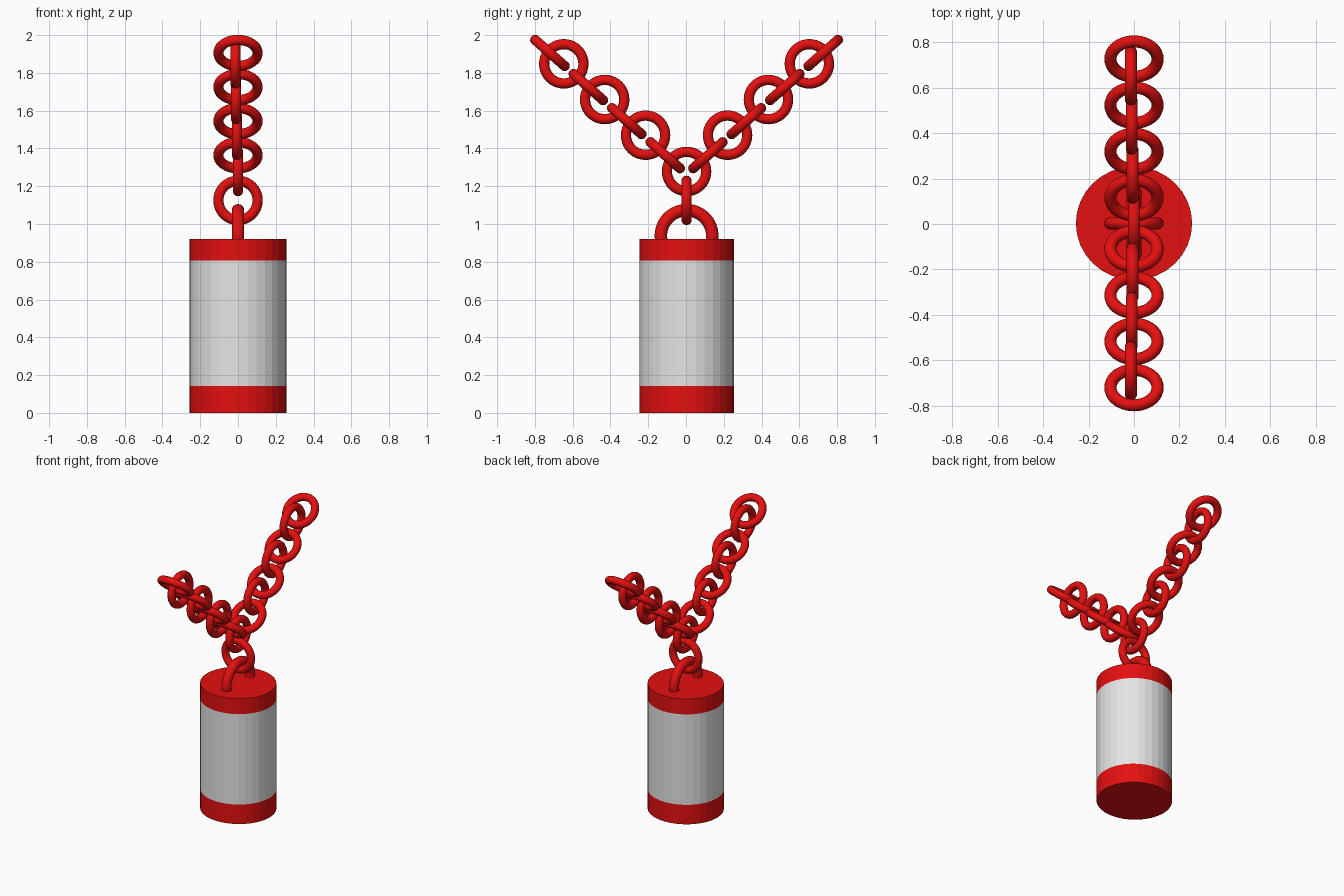
import bpy, bmesh, math
from mathutils import Matrix, Vector

if "Cube" in bpy.data.objects:
    bpy.data.objects.remove(bpy.data.objects["Cube"])


def material(name, rgb):
    m = bpy.data.materials.new(name)
    m.diffuse_color = (*rgb, 1)
    m.use_nodes = True
    m.node_tree.nodes["Principled BSDF"].inputs["Base Color"].default_value = m.diffuse_color
    return m


RED = material("red", (0.78, 0.005, 0.005))
GREY = material("light grey", (0.78, 0.78, 0.78))
YC = 0.003  # mirror plane of the chain


def finish(bm, name, mats):
    bmesh.ops.recalc_face_normals(bm, faces=bm.faces)
    me = bpy.data.meshes.new(name)
    bm.to_mesh(me)
    bm.free()
    for m in mats:
        me.materials.append(m)
    ob = bpy.data.objects.new(name, me)
    bpy.context.collection.objects.link(ob)
    return ob


def ring(name, center, normal, major, minor, arc=2 * math.pi, segs=40, sides=14):
    """Torus (or an upper arc of one) whose axis is normal."""
    n = Vector(normal).normalized()
    v = Vector((0, 0, 1))
    v = (v - n * v.dot(n)).normalized()
    u = v.cross(n)
    closed = arc > 6.28
    start = math.pi / 2 - arc / 2
    bm = bmesh.new()
    loops = []
    for i in range(segs if closed else segs + 1):
        a = start + arc * i / segs
        d = u * math.cos(a) + v * math.sin(a)
        loops.append([bm.verts.new(Vector(center) + d * (major + minor * math.cos(t)) + n * minor * math.sin(t))
                      for t in (2 * math.pi * j / sides for j in range(sides))])
    for i in range(segs):
        p, q = loops[i], loops[(i + 1) % len(loops)]
        for j in range(sides):
            k = (j + 1) % sides
            bm.faces.new((p[j], q[j], q[k], p[k]))
    if not closed:
        bm.faces.new(loops[0])
        bm.faces.new(loops[-1])
    for f in bm.faces:
        f.smooth = len(f.verts) == 4
    return finish(bm, name, [RED])


# Canister body: faceted cylinder with red end bands and caps
levels = [0.0, 0.143, 0.807, 0.92]
bm = bmesh.new()
SIDES = 32
rows = [[bm.verts.new((0.256 * math.cos(2 * math.pi * i / SIDES),
                       YC + 0.25 * math.sin(2 * math.pi * i / SIDES), z))
         for i in range(SIDES)] for z in levels]
for lo, hi in zip(rows, rows[1:]):
    for i in range(SIDES):
        k = (i + 1) % SIDES
        bm.faces.new((lo[i], lo[k], hi[k], hi[i]))
bm.faces.new(rows[0])
bm.faces.new(rows[-1])
for f in bm.faces:
    z = f.calc_center_median().z
    f.material_index = 1 if levels[1] < z < levels[2] else 0
finish(bm, "canister", [RED, GREY])

# Carry loop on the lid
ring("lid_loop", (0, YC, 0.937), (1, 0, 0), 0.136, 0.033, arc=math.pi * 1.12)

# Two links hanging above the loop
MAJOR, MINOR = 0.104, 0.027
ring("lower_link", (0, YC, 1.125), (0, 1, 0), MAJOR, MINOR)
ring("junction_link", (0, YC, 1.278), (1, 0, 0), MAJOR, MINOR)

# Two mirrored chain branches of alternating links
step_y, step_z = 0.2035, 0.1805
for side, label in ((1, "back"), (-1, "front")):
    for i in range(4):
        ring(f"{label}_cross_link_{i + 1}",
             (0, YC + side * (0.113 + step_y * i), 1.364 + step_z * i),
             (0, -side * step_z, step_y), MAJOR, MINOR)
    for i in range(3):
        ring(f"{label}_upright_link_{i + 1}",
             (-0.006 - 0.004 * i, YC + side * (0.217 + 0.2165 * i), 1.47 + 0.189 * i),
             (1, 0, 0), MAJOR, MINOR)
